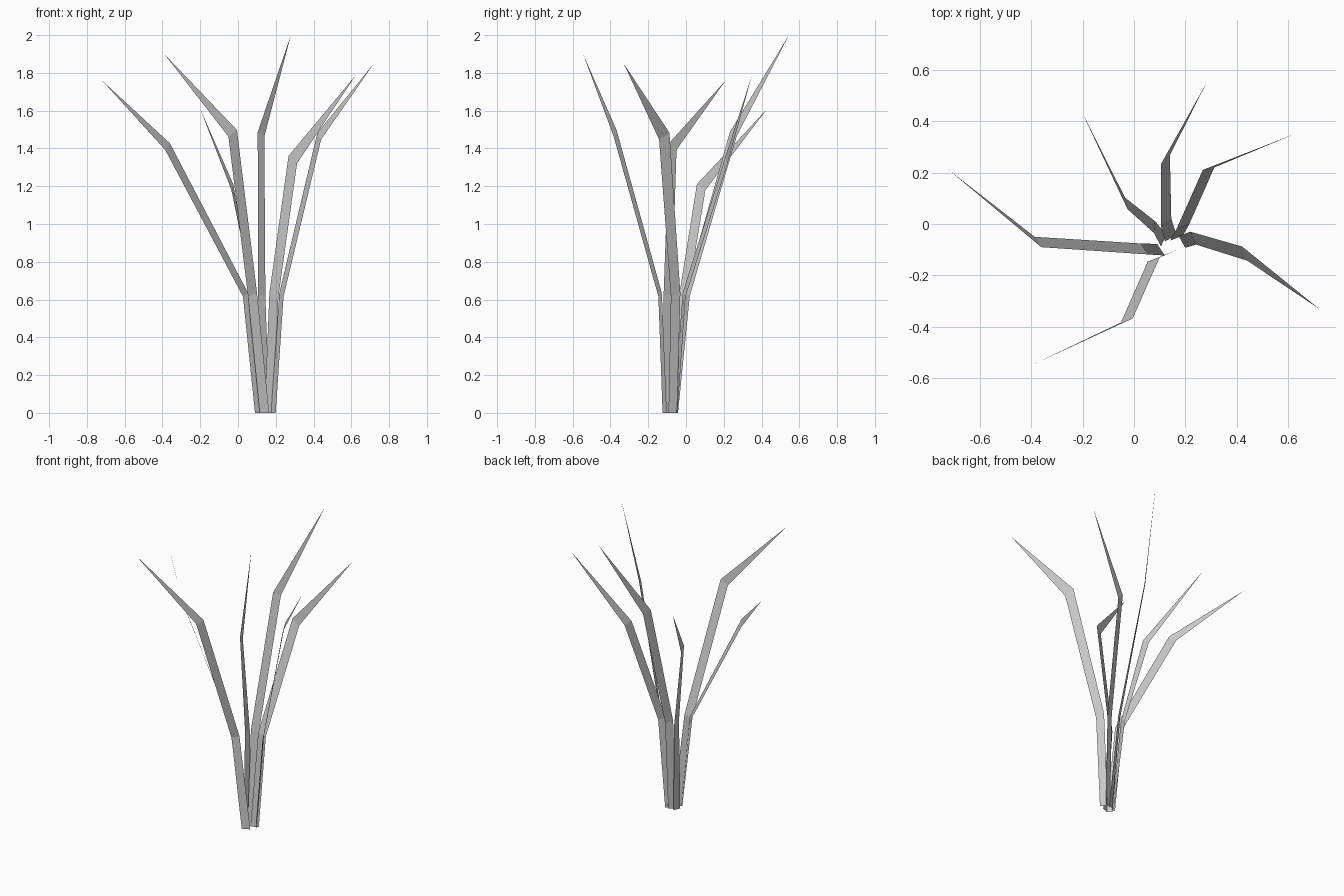
import bpy
from mathutils import Vector

# Grass clump: each flat blade has a root, a low bend, a knee and a pointed tip
LOW_BEND_Z = 0.625

# root xy, low bend xy, knee xyz, tip xyz, width vector at root, width vector at knee
BLADES = [
    ((0.105, -0.10), (0.04, -0.097), (-0.373, -0.07, 1.41), (-0.72, 0.21, 1.76), (0.03, -0.045), (0.025, -0.04, 0.035)),
    ((0.14, -0.113), (0.077, -0.137), (-0.028, -0.375, 1.48), (-0.39, -0.545, 1.90), (0.05, 0.022), (0.045, 0.015, 0.035)),
    ((0.115, -0.065), (0.08, -0.012), (-0.03, 0.08, 1.195), (-0.20, 0.43, 1.61), (0.02, 0.045), (-0.01, 0.045, -0.03)),
    ((0.143, -0.055), (0.125, 0.005), (0.122, 0.25, 1.475), (0.28, 0.545, 2.00), (0.045, 0.025), (0.035, 0.035, -0.025)),
    ((0.165, -0.055), (0.19, -0.01), (0.29, 0.215, 1.34), (0.625, 0.35, 1.79), (0.05, 0.02), (0.045, 0.01, -0.04)),
    ((0.187, -0.07), (0.23, -0.055), (0.43, -0.115, 1.465), (0.72, -0.33, 1.85), (0.025, -0.045), (0.02, -0.055, -0.035)),
]


def add_blade(name, root, bend, knee, tip, root_width, knee_width):
    w0, w2 = Vector((*root_width, 0)), Vector(knee_width)
    rows = [
        (Vector((*root, 0)), w0),
        (Vector((*bend, LOW_BEND_Z)), (w0 + w2) / 2),
        (Vector(knee), w2),
    ]
    verts = [c + w * s for c, w in rows for s in (-0.5, 0.5)] + [Vector(tip)]
    mesh = bpy.data.meshes.new(name)
    mesh.from_pydata(verts, [], [(0, 1, 3, 2), (2, 3, 5, 4), (4, 5, 6)])
    mesh.update()
    bpy.context.collection.objects.link(bpy.data.objects.new(name, mesh))


for i, blade in enumerate(BLADES, 1):
    add_blade(f"grass_blade_{i}", *blade)
